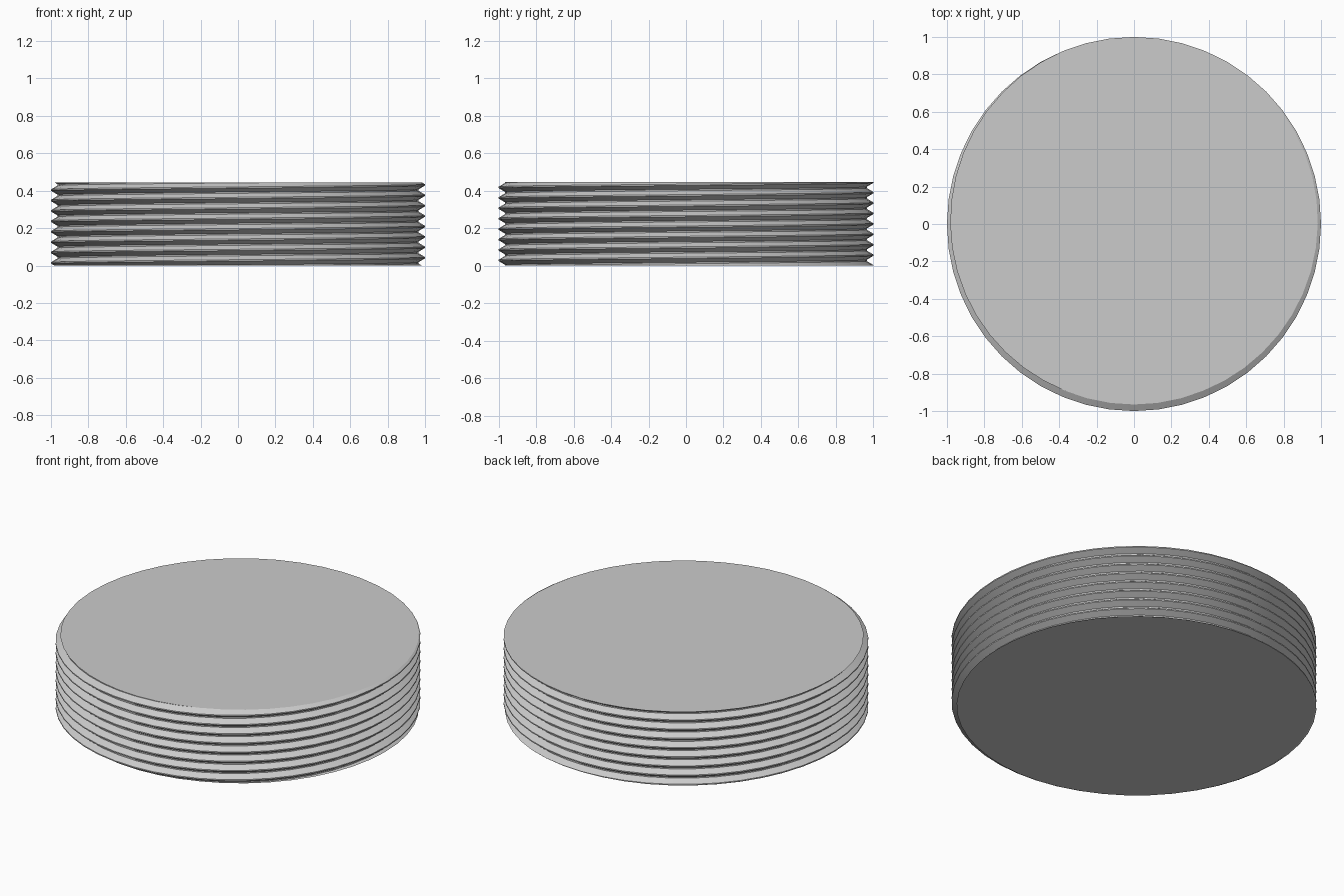
import bpy
import bmesh
import math

cube = bpy.data.objects.get("Cube")
if cube:
    bpy.data.objects.remove(cube, do_unlink=True)

SEGMENTS = 48
THREADS = 8
HEIGHT = 0.445
PITCH = HEIGHT / THREADS
CREST, ROOT = 1.0, 0.965

# One thread tooth: (radius, height in pitches), crest centred on zero
TOOTH = [(CREST, -1 / 16), (CREST, 1 / 16), (ROOT, 7 / 16), (ROOT, 9 / 16)]

steel = bpy.data.materials.new("light grey")
steel.use_nodes = True
grey = (0.6, 0.6, 0.6, 1)
steel.diffuse_color = grey
steel.node_tree.nodes["Principled BSDF"].inputs["Base Color"].default_value = grey

bm = bmesh.new()

# Columns of stacked teeth, rising one pitch per turn
columns = []
for i in range(SEGMENTS):
    turn = i / SEGMENTS
    angle = math.tau * turn + math.pi / 2
    columns.append([
        bm.verts.new((r * math.cos(angle), r * math.sin(angle), PITCH * (k + turn + h)))
        for k in range(-2, THREADS + 2) for r, h in TOOTH])

# Helical skin; the last column joins the first one tooth higher
for i, low in enumerate(columns):
    high = columns[i + 1] if i + 1 < SEGMENTS else columns[0][len(TOOTH):]
    for j in range(len(high) - 1):
        bm.faces.new((low[j], high[j], high[j + 1], low[j + 1]))

# Trim both ends flat and cap them
for z, direction in ((0, -1), (HEIGHT, 1)):
    bmesh.ops.bisect_plane(bm, geom=bm.verts[:] + bm.edges[:] + bm.faces[:], dist=1e-5,
                           plane_co=(0, 0, z), plane_no=(0, 0, direction), clear_outer=True)
    rim = [e for e in bm.edges if e.is_boundary
           and all(abs(v.co.z - z) < 1e-4 for v in e.verts)]
    bmesh.ops.edgeloop_fill(bm, edges=rim)

bmesh.ops.recalc_face_normals(bm, faces=bm.faces[:])
mesh = bpy.data.meshes.new("threaded_disc")
bm.to_mesh(mesh)
bm.free()
mesh.materials.append(steel)

disc = bpy.data.objects.new("threaded_disc", mesh)
bpy.context.collection.objects.link(disc)
bpy.ops.object.select_all(action="DESELECT")
disc.select_set(True)
bpy.context.view_layer.objects.active = disc
bpy.ops.object.shade_smooth_by_angle(angle=math.radians(25))
